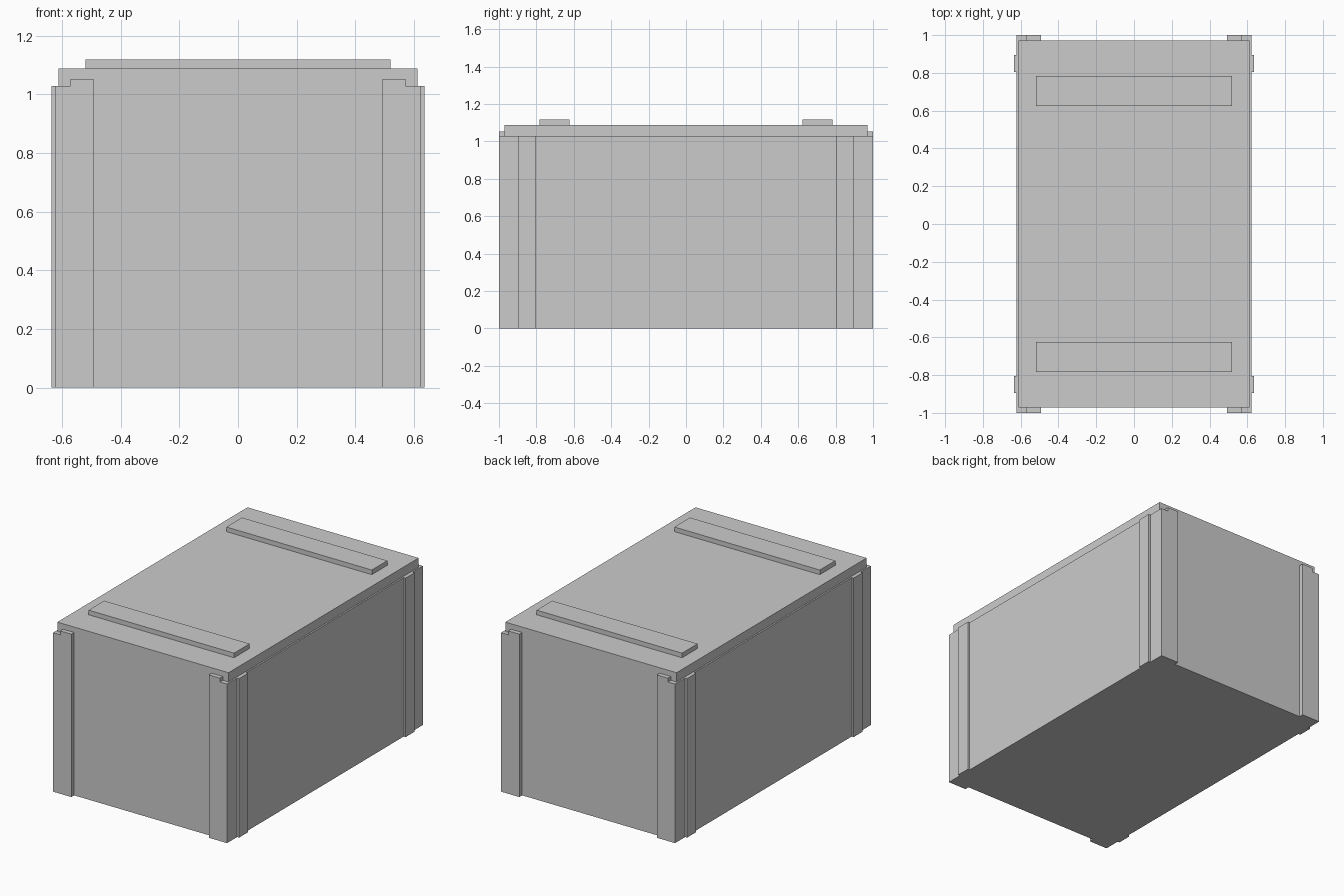
import bpy
import bmesh

if "Cube" in bpy.data.objects:
    bpy.data.objects.remove(bpy.data.objects["Cube"])


def prism(name, profile, y0, y1):
    """Extrude an x-z outline from y0 to y1."""
    bm = bmesh.new()
    face = bm.faces.new([bm.verts.new((x, y0, z)) for x, z in profile])
    out = bmesh.ops.extrude_face_region(bm, geom=[face])
    verts = [v for v in out["geom"] if isinstance(v, bmesh.types.BMVert)]
    bmesh.ops.translate(bm, verts=verts, vec=(0, y1 - y0, 0))
    bmesh.ops.recalc_face_normals(bm, faces=bm.faces)
    mesh = bpy.data.meshes.new(name)
    bm.to_mesh(mesh)
    bm.free()
    obj = bpy.data.objects.new(name, mesh)
    bpy.context.collection.objects.link(obj)
    return obj


def box(name, x0, x1, y0, y1, z0, z1):
    return prism(name, [(x0, z0), (x1, z0), (x1, z1), (x0, z1)], y0, y1)


def mirror(obj, x, y):
    mod = obj.modifiers.new("Mirror", "MIRROR")
    mod.use_axis = (x, y, False)
    mod.use_mirror_merge = False


# Crate body and lid
box("crate_body", -0.622, 0.622, -0.971, 0.971, 0, 1.028)
box("lid", -0.612, 0.612, -0.971, 0.971, 1.028, 1.088)

# Cross battens on the lid
batten = box("lid_batten", -0.52, 0.52, -0.783, -0.624, 1.088, 1.118)
mirror(batten, False, True)

# Notched corner boards on the two ends
board = prism("end_corner_board",
              [(0.492, 0), (0.622, 0), (0.622, 1.028), (0.571, 1.028),
               (0.571, 1.053), (0.492, 1.053)], -1.0, -0.971)
mirror(board, True, True)

# Upright strips on the long sides
strip = box("side_strip", 0.622, 0.636, -0.896, -0.805, 0, 1.028)
mirror(strip, True, True)
